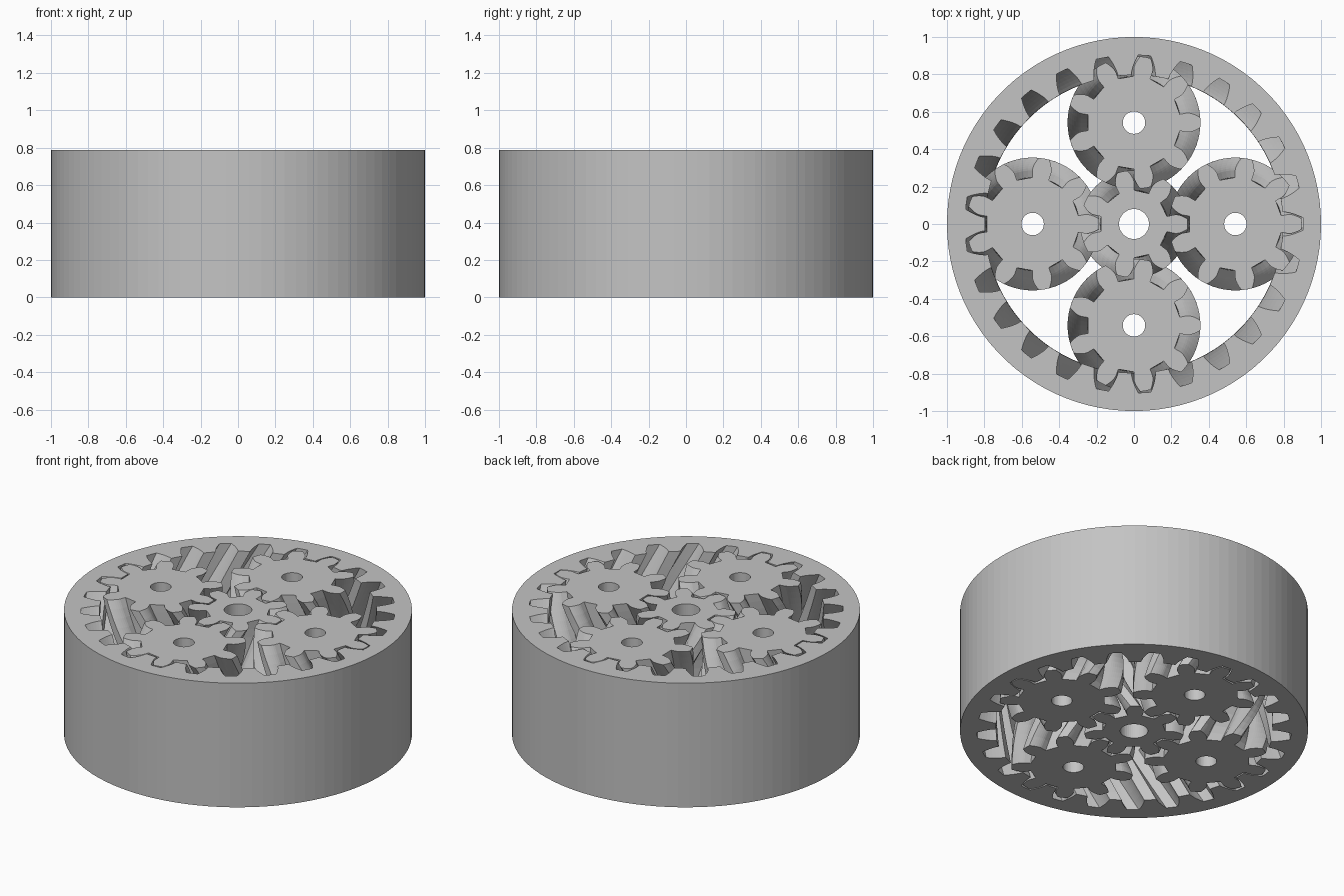
import bpy, bmesh
from math import pi, cos, sin, tan, acos, radians

cube = bpy.data.objects.get("Cube")
if cube:
    bpy.data.objects.remove(cube)

# Gear train proportions
HEIGHT = 0.787
RING_TEETH, PLANET_TEETH, SUN_TEETH = 25, 9, 7
RING_PITCH_R = 0.847
PITCH = 2 * pi * RING_PITCH_R / RING_TEETH
PRESSURE = radians(20)
GAP = 0.006
STEPS = 16          # slices through the full height
ORBIT = RING_PITCH_R * (SUN_TEETH + PLANET_TEETH) / RING_TEETH

grey = bpy.data.materials.new("plain grey")
grey.use_nodes = True
colour = (0.55, 0.55, 0.55, 1)
grey.diffuse_color = colour
grey.node_tree.nodes["Principled BSDF"].inputs["Base Color"].default_value = colour


def circle(radius, count):
    return [(radius, 2 * pi * i / count) for i in range(count)]


def involute(angle):
    return tan(angle) - angle


def gear_profile(teeth, gap):
    """Polar points of an involute gear with a tooth centred on angle 0."""
    pitch_r = teeth * PITCH / (2 * pi)
    base = pitch_r * cos(PRESSURE)
    root = pitch_r - PITCH / 4 - gap / 2
    tip = pitch_r + PITCH / 4 - gap / 2
    start = max(base, root)
    half_pitch = pi / (2 * teeth) - gap / (2 * base)

    def half_angle(r):
        return half_pitch + involute(PRESSURE) - involute(acos(min(1, base / r)))

    flank = [(root, half_angle(start))] if root < start else []
    for i in range(7):
        r = start + (tip - start) * i / 6
        flank.append((r, half_angle(r)))
    tooth = [(r, -a) for r, a in flank] + [(tip, 0)] + flank[::-1]
    return [(r, a + 2 * pi * k / teeth) for k in range(teeth) for r, a in tooth]


def add_wall(bm, profile, twist, steps):
    """Wall that turns by twist at mid height and back again; returns its rims."""
    rows = []
    for s in range(steps + 1):
        t = s / steps
        turn = twist * (1 - abs(2 * t - 1))
        rows.append([bm.verts.new((r * cos(a + turn), r * sin(a + turn), t * HEIGHT))
                     for r, a in profile])
    n = len(profile)
    for low, high in zip(rows, rows[1:]):
        for i in range(n):
            j = (i + 1) % n
            bm.faces.new((low[i], low[j], high[j], high[i]))
    return [[bm.edges.get((row[i], row[(i + 1) % n])) for i in range(n)]
            for row in (rows[0], rows[-1])]


def make_part(name, outer, inner, location=(0, 0, 0)):
    bm = bmesh.new()
    rims_out = add_wall(bm, *outer)
    rims_in = add_wall(bm, *inner)
    for a, b in zip(rims_out, rims_in):
        bmesh.ops.triangle_fill(bm, edges=a + b, use_beauty=True)
    bmesh.ops.recalc_face_normals(bm, faces=bm.faces[:])
    mesh = bpy.data.meshes.new(name)
    bm.to_mesh(mesh)
    bm.free()
    mesh.materials.append(grey)
    part = bpy.data.objects.new(name, mesh)
    part.location = location
    bpy.context.collection.objects.link(part)


def twist_of(teeth):
    return 2 * pi / teeth       # one whole tooth by mid height


# Outer ring with internal herringbone teeth
make_part("ring_gear", (circle(1, 100), 0, 1),
          (gear_profile(RING_TEETH, -GAP), twist_of(RING_TEETH), STEPS))

# Central gear, twisted the opposite way
make_part("sun_gear", (gear_profile(SUN_TEETH, GAP), -twist_of(SUN_TEETH), STEPS),
          (circle(0.08, 40), 0, 1))

# Four planets around it
for i, side in enumerate(("left", "back", "right", "front")):
    a = i * pi / 2
    make_part("planet_gear_" + side,
              (gear_profile(PLANET_TEETH, GAP), twist_of(PLANET_TEETH), STEPS),
              (circle(0.06, 40), 0, 1), (ORBIT * cos(a), ORBIT * sin(a), 0))
